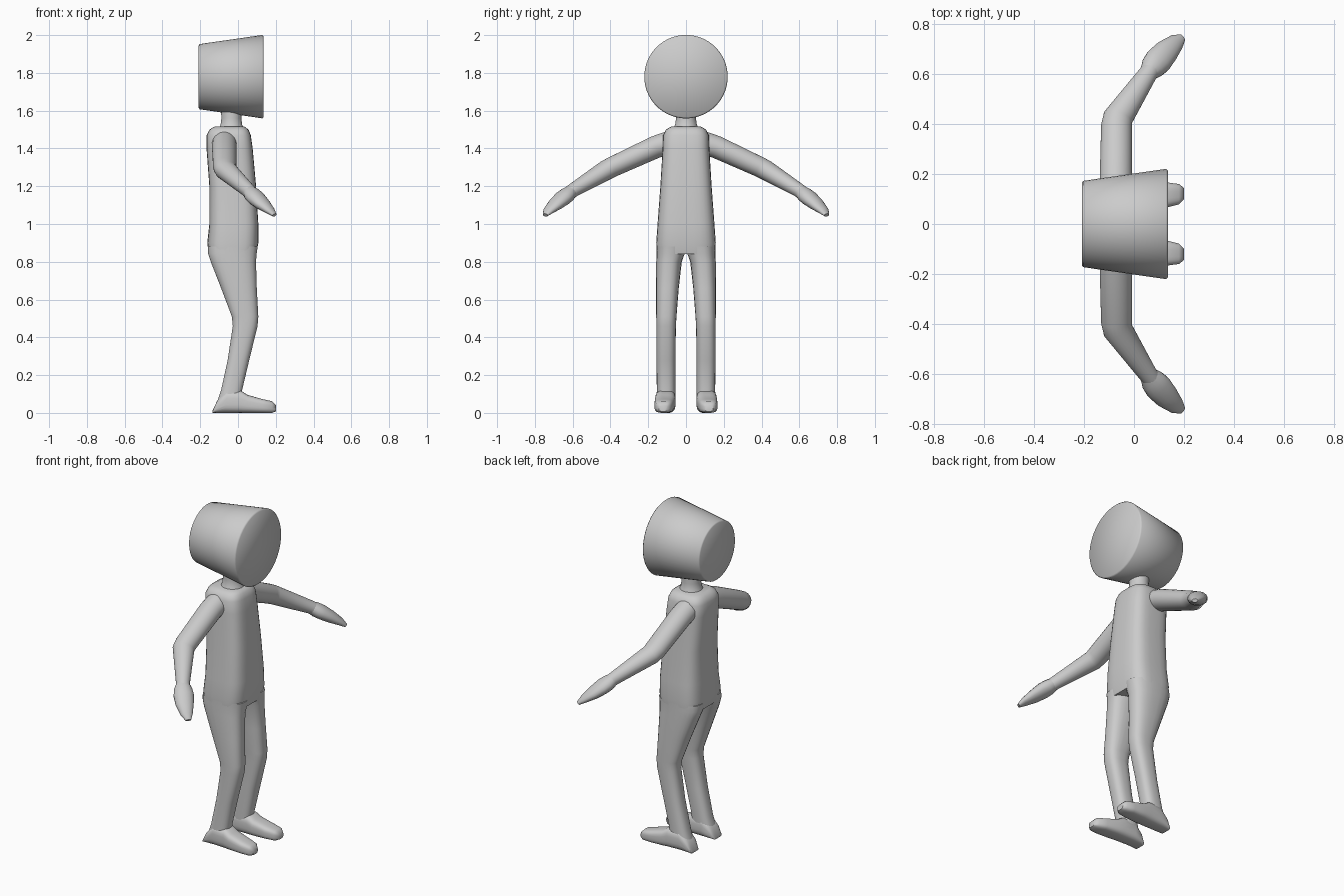
import bpy
import bmesh
import math
from mathutils import Vector

cube = bpy.data.objects.get("Cube")
if cube:
    bpy.data.objects.remove(cube)

grey = bpy.data.materials.new("plain_grey")
grey.use_nodes = True
colour = (0.6, 0.6, 0.6, 1)
grey.diffuse_color = colour
grey.node_tree.nodes["Principled BSDF"].inputs["Base Color"].default_value = colour

X, Y, Z = Vector((1, 0, 0)), Vector((0, 1, 0)), Vector((0, 0, 1))


def loft(name, sections, power=2.0, sides=24, mirror=False, angle=50):
    """Skin a closed tube through (centre, half axis u, half axis v) sections."""
    bm = bmesh.new()
    rings = []
    for centre, u, v in sections:
        ring = []
        for i in range(sides):
            a = 2 * math.pi * (i + 0.5) / sides
            c, s = math.cos(a), math.sin(a)
            cu = math.copysign(abs(c) ** (2 / power), c)
            sv = math.copysign(abs(s) ** (2 / power), s)
            ring.append(bm.verts.new(centre + u * cu + v * sv))
        rings.append(ring)
    for low, high in zip(rings, rings[1:]):
        for i in range(sides):
            j = (i + 1) % sides
            bm.faces.new((low[i], low[j], high[j], high[i]))
    bm.faces.new(rings[0][::-1])
    bm.faces.new(rings[-1])
    bmesh.ops.recalc_face_normals(bm, faces=bm.faces)
    mesh = bpy.data.meshes.new(name)
    bm.to_mesh(mesh)
    bm.free()
    mesh.materials.append(grey)
    obj = bpy.data.objects.new(name, mesh)
    bpy.context.collection.objects.link(obj)
    bpy.ops.object.select_all(action="DESELECT")
    obj.select_set(True)
    bpy.context.view_layer.objects.active = obj
    bpy.ops.object.shade_smooth_by_angle(angle=math.radians(angle))
    if mirror:
        mod = obj.modifiers.new("mirror", "MIRROR")
        mod.use_axis = (False, True, False)
        mod.use_mirror_merge = False
    return obj


def level(z, x0, x1, y0, y1):
    """Horizontal section given by its extents."""
    return (Vector(((x0 + x1) / 2, (y0 + y1) / 2, z)),
            X * (x1 - x0) / 2, Y * (y1 - y0) / 2)


def upright(x, y0, y1, z0, z1):
    """Section facing along x given by its extents."""
    return (Vector((x, (y0 + y1) / 2, (z0 + z1) / 2)),
            Y * (y1 - y0) / 2, Z * (z1 - z0) / 2)


def along(points):
    """Sections square to a path of (x, y, z, half width, half thickness)."""
    centres = [Vector(p[:3]) for p in points]
    result = []
    for i, p in enumerate(points):
        before = centres[i] - centres[max(i - 1, 0)]
        after = centres[min(i + 1, len(centres) - 1)] - centres[i]
        t = (before.normalized() + after.normalized()).normalized()
        u = t.cross(Z).normalized()
        result.append((centres[i], u * p[3], u.cross(t) * p[4]))
    return result


# Bucket-shaped head, widening towards the face
head = loft("head", [upright(x, -r, r, 1.78 - r, 1.78 + r) for x, r in
                     ((-0.208, 0.166), (-0.203, 0.173), (0.128, 0.221), (0.136, 0.214))],
            sides=48, angle=60)

# Neck
loft("neck", [level(z, -0.035 - r, -0.035 + r, -r, r) for z, r in
              ((1.49, 0.075), (1.525, 0.058), (1.56, 0.053), (1.64, 0.058))])

# Torso with a flat chest and rounded sides
loft("torso", [level(z, x0, x1, -w, w) for z, x0, x1, w in (
    (0.84, -0.155, 0.097, 0.155), (0.90, -0.163, 0.108, 0.158), (1.0, -0.152, 0.108, 0.151),
    (1.2, -0.152, 0.096, 0.136), (1.4, -0.167, 0.078, 0.124), (1.47, -0.166, 0.068, 0.121),
    (1.5, -0.152, 0.056, 0.107), (1.515, -0.125, 0.035, 0.08))], power=3.5, sides=32)

# Legs, bent at the knee
loft("legs", [level(*s) for s in (
    (0.88, -0.16, 0.105, 0.0, 0.157), (0.845, -0.16, 0.1, 0.006, 0.157),
    (0.80, -0.145, 0.096, 0.022, 0.158), (0.66, -0.09, 0.1, 0.038, 0.159),
    (0.51, -0.033, 0.108, 0.05, 0.158), (0.46, -0.028, 0.104, 0.053, 0.157),
    (0.28, -0.055, 0.06, 0.056, 0.156), (0.12, -0.09, 0.022, 0.055, 0.155),
    (0.03, -0.12, 0.03, 0.058, 0.157))], power=2.6, mirror=True)

# Feet with flat soles
loft("feet", [upright(*s) for s in (
    (-0.135, 0.075, 0.145, 0, 0.012), (-0.11, 0.062, 0.154, 0, 0.065),
    (-0.06, 0.055, 0.16, 0, 0.12), (0.015, 0.055, 0.164, 0, 0.118),
    (0.05, 0.057, 0.166, 0, 0.096), (0.13, 0.066, 0.167, 0, 0.073),
    (0.18, 0.078, 0.16, 0, 0.062), (0.2, 0.098, 0.144, 0.008, 0.042))],
    power=3.2, mirror=True)

# Arms, bent forward at the elbow
loft("arms", along((
    (-0.072, 0.06, 1.44, 0.064, 0.062), (-0.073, 0.16, 1.408, 0.065, 0.06),
    (-0.07, 0.39, 1.302, 0.062, 0.054), (-0.064, 0.425, 1.284, 0.06, 0.053),
    (0.055, 0.6, 1.177, 0.038, 0.037), (0.07, 0.62, 1.162, 0.038, 0.036))),
    mirror=True)

# Flattened, tapering hands
loft("hands", along((
    (0.058, 0.605, 1.174, 0.036, 0.034), (0.075, 0.627, 1.156, 0.05, 0.04),
    (0.097, 0.653, 1.136, 0.056, 0.04), (0.13, 0.69, 1.105, 0.05, 0.033),
    (0.17, 0.728, 1.07, 0.034, 0.02), (0.193, 0.745, 1.047, 0.016, 0.01))),
    sides=16, mirror=True)
